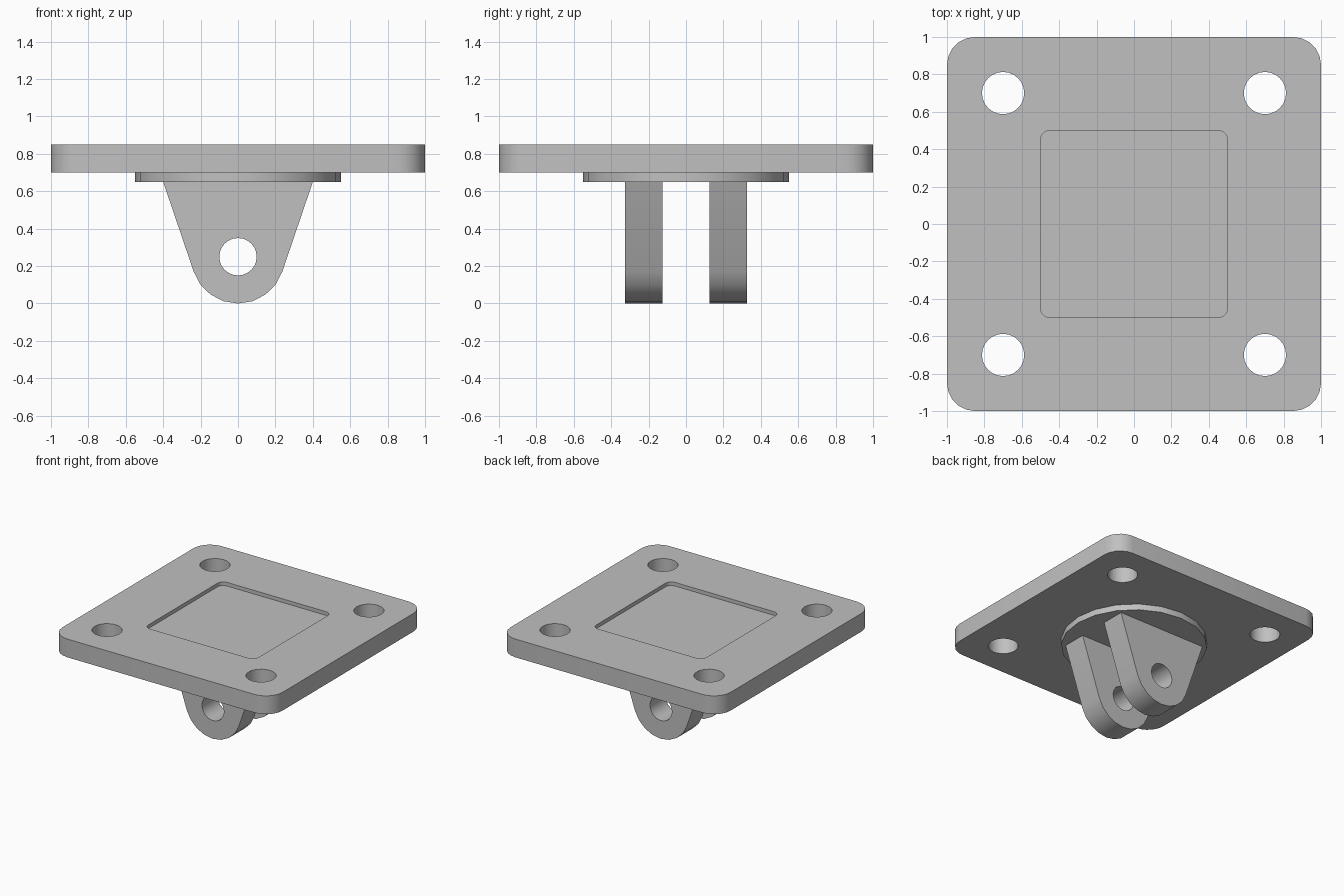
import bpy, bmesh
from math import sin, cos, pi, radians, atan2, acos, hypot
from mathutils import Matrix

cube = bpy.data.objects.get("Cube")
if cube:
    bpy.data.objects.remove(cube, do_unlink=True)

steel = bpy.data.materials.new("plain grey")
steel.use_nodes = True
GREY = (0.53, 0.53, 0.53, 1)
steel.diffuse_color = GREY
steel.node_tree.nodes["Principled BSDF"].inputs["Base Color"].default_value = GREY


def arc(cx, cy, r, start, end, n):
    return [(cx + r * cos(start + (end - start) * i / n),
             cy + r * sin(start + (end - start) * i / n)) for i in range(n + 1)]


def circle(cx, cy, r, n):
    return arc(cx, cy, r, 0, 2 * pi, n)[:-1]


def rounded_square(half, r):
    c = half - r
    points = []
    for k, (sx, sy) in enumerate([(1, 1), (-1, 1), (-1, -1), (1, -1)]):
        points += arc(sx * c, sy * c, r, k * pi / 2, (k + 1) * pi / 2, 5)
    return points


def prism(name, outline, low, high, upright=False):
    """Extrude an outline along z, or along y when upright."""
    bm = bmesh.new()
    face = bm.faces.new([bm.verts.new((x, y, low)) for x, y in outline])
    top = bmesh.ops.extrude_face_region(bm, geom=[face])["geom"]
    bmesh.ops.translate(bm, vec=(0, 0, high - low),
                        verts=[v for v in top if isinstance(v, bmesh.types.BMVert)])
    if upright:
        bm.transform(Matrix.Rotation(pi / 2, 4, "X"))
    bmesh.ops.recalc_face_normals(bm, faces=bm.faces)
    mesh = bpy.data.meshes.new(name)
    bm.to_mesh(mesh)
    bm.free()
    mesh.materials.append(steel)
    obj = bpy.data.objects.new(name, mesh)
    bpy.context.collection.objects.link(obj)
    return obj


def cut(obj, cutters):
    """Subtract the cutters, then discard them."""
    bpy.context.view_layer.objects.active = obj
    for cutter in cutters:
        cutter.hide_render = True
        mod = obj.modifiers.new("cut", "BOOLEAN")
        mod.operation = "DIFFERENCE"
        mod.solver = "EXACT"
        mod.object = cutter
        bpy.ops.object.modifier_apply(modifier=mod.name)
        bpy.data.objects.remove(cutter, do_unlink=True)


# Mounting plate with bolt holes and a shallow square recess
plate = prism("mounting_plate", rounded_square(1, 0.15), 0.70, 0.85)
cutters = [prism("bolt_hole_cutter", circle(x, y, 0.113, 24), 0.6, 0.95)
           for x in (-0.7, 0.7) for y in (-0.7, 0.7)]
cutters.append(prism("recess_cutter", rounded_square(0.5, 0.05), 0.82, 0.95))
cut(plate, cutters)

# Round boss under the plate
boss = prism("round_boss", circle(0, 0, 0.55, 20), 0.65, 0.70)

# Two tapered lugs whose sides run tangent into a rounded end
R, TOP_X, TOP_Z = 0.25, 0.4, 0.65
tangent = atan2(TOP_Z - R, TOP_X) - acos(R / hypot(TOP_X, TOP_Z - R))
lug_outline = [(-TOP_X, TOP_Z)] + arc(0, R, R, -pi - tangent, tangent, 8) + [(TOP_X, TOP_Z)]
lugs = []
for name, low in (("front_lug", 0.125), ("back_lug", -0.325)):
    lug = prism(name, lug_outline, low, low + 0.2, upright=True)
    cut(lug, [prism("pin_hole_cutter", circle(0, R, 0.1, 24), low - 0.1, low + 0.3, upright=True)])
    lugs.append(lug)

# Smooth the round walls, keep the corners crisp
bpy.ops.object.select_all(action="DESELECT")
for obj in [plate, boss] + lugs:
    obj.select_set(True)
bpy.context.view_layer.objects.active = plate
bpy.ops.object.shade_smooth_by_angle(angle=radians(30))
